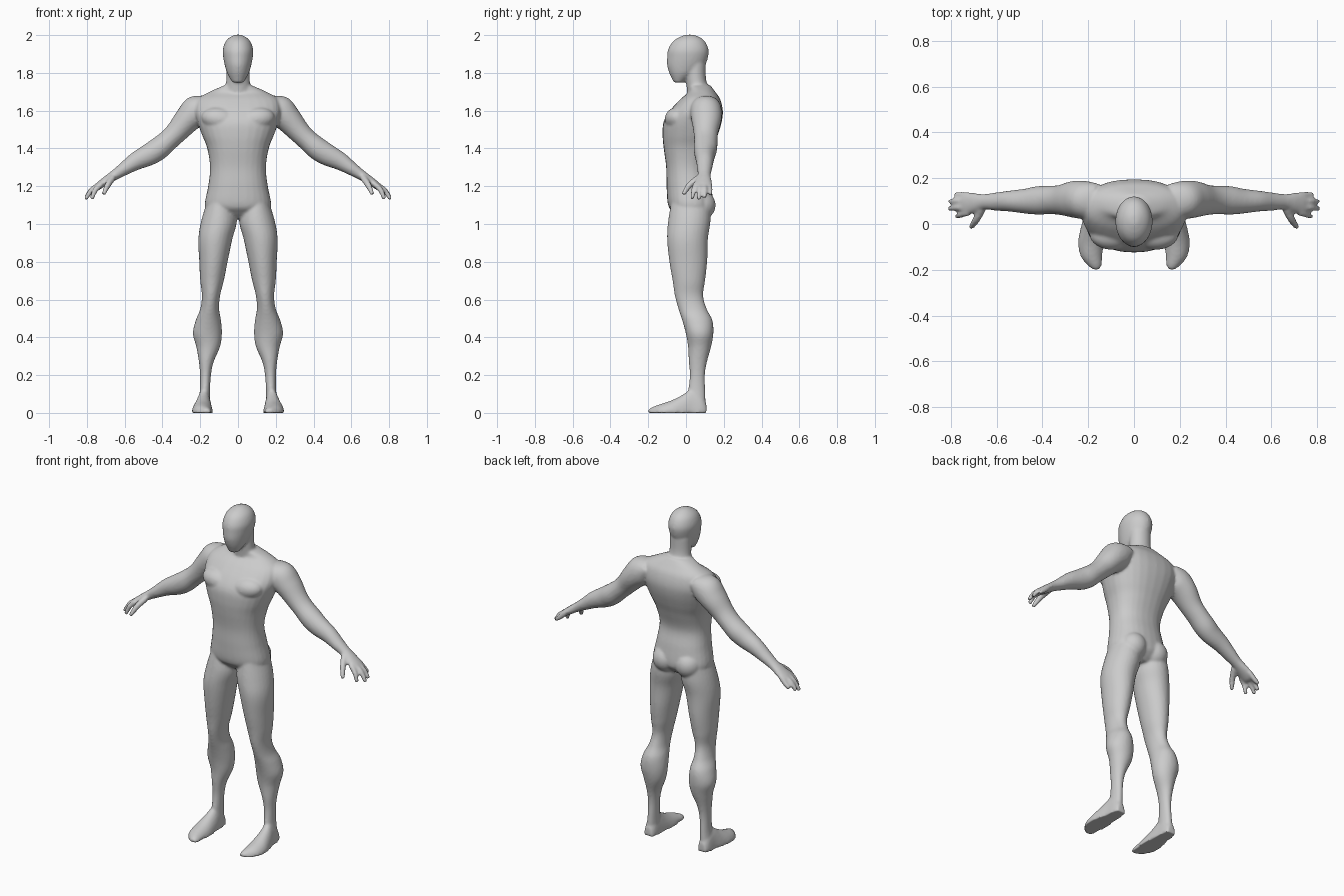
import bpy, bmesh, math
from mathutils import Vector, Matrix

SIDES, STEPS = 28, 5
bm = bmesh.new()


def spline(rows):
    """Catmull-Rom interpolation through the section rows."""
    out = []
    for i in range(len(rows) - 1):
        a, b = rows[max(i - 1, 0)], rows[i]
        c, d = rows[i + 1], rows[min(i + 2, len(rows) - 1)]
        for k in range(STEPS):
            t = k / STEPS
            out.append([0.5 * (2 * q + (r - p) * t + (2 * p - 5 * q + 4 * r - s) * t * t
                               + (3 * q - p - 3 * r + s) * t ** 3)
                        for p, q, r, s in zip(a, b, c, d)])
    return out + [list(rows[-1])]


def loft(rows, side=1, axis=None, u=(0, 1, 0), power=2.0, floor=False):
    """Rows are x, y, z, radius along u, radius across; axis None follows the path."""
    rows = spline(rows)
    pts = [Vector((side * r[0], r[1], r[2])) for r in rows]
    rings = []
    for i, r in enumerate(rows):
        d = Vector(axis) if axis else pts[min(i + 1, len(pts) - 1)] - pts[max(i - 1, 0)]
        d.normalize()
        uu = Vector(u)
        uu = (uu - d * uu.dot(d)).normalized()
        vv = uu.cross(d)
        ring = []
        for k in range(SIDES):
            a = 2 * math.pi * k / SIDES
            c, s = math.cos(a), math.sin(a)
            p = (pts[i] + uu * (math.copysign(abs(c) ** (2 / power), c) * r[3])
                 + vv * (math.copysign(abs(s) ** (2 / power), s) * r[4]))
            if floor:
                p.z = max(p.z, 0.0)
            ring.append(bm.verts.new(p))
        rings.append(ring)
    faces = [bm.faces.new((a[k], a[(k + 1) % SIDES], b[(k + 1) % SIDES], b[k]))
             for a, b in zip(rings, rings[1:]) for k in range(SIDES)]
    faces += [bm.faces.new(rings[0]), bm.faces.new(rings[-1])]
    bmesh.ops.recalc_face_normals(bm, faces=faces)


def ellipsoid(center, radii, rot=0.0):
    m = (Matrix.Translation(center) @ Matrix.Rotation(rot, 4, 'Y')
         @ Matrix.Diagonal((*radii, 1)))
    bmesh.ops.create_uvsphere(bm, u_segments=24, v_segments=16, radius=1, matrix=m)


UP = (0, 0, 1)

# Torso, from crotch to base of neck
loft([(0, .03, 1.03, .06, .09), (0, .03, 1.06, .095, .15), (0, .025, 1.10, .12, .176),
      (0, .015, 1.20, .118, .158), (0, .005, 1.30, .11, .148), (0, .012, 1.40, .13, .163),
      (0, .022, 1.47, .146, .19), (0, .035, 1.54, .154, .215), (0, .055, 1.60, .14, .23),
      (0, .075, 1.66, .106, .215), (0, .085, 1.70, .07, .15), (0, .07, 1.735, .058, .07)],
     axis=UP, power=2.3)

# Neck and head
loft([(0, .08, 1.66, .07, .085), (0, .062, 1.72, .058, .068), (0, .052, 1.77, .054, .062),
      (0, .05, 1.85, .055, .062)], axis=UP)
loft([(0, -.04, 1.748, .025, .028), (0, -.03, 1.77, .045, .042), (0, -.014, 1.80, .075, .058),
      (0, .0, 1.84, .1, .07), (0, .008, 1.88, .108, .078), (0, .012, 1.92, .108, .081),
      (0, .015, 1.96, .09, .069), (0, .018, 1.985, .062, .048), (0, .02, 2.002, .022, .018)],
     axis=UP)

for s in (1, -1):
    # Chest and buttock muscles
    ellipsoid((s * .095, -.045, 1.555), (.1, .068, .062), s * -.15)
    ellipsoid((s * .075, .075, 1.10), (.078, .082, .08))

    # Leg, hip to ankle
    loft([(.095, .025, 1.13, .1, .065), (.10, .018, 1.02, .112, .094),
          (.12, .008, .92, .108, .09), (.13, .012, .80, .1, .075),
          (.1375, .015, .70, .086, .0625), (.143, .016, .62, .075, .048),
          (.15, .035, .55, .075, .05), (.157, .06, .49, .08, .067),
          (.162, .072, .42, .073, .077), (.158, .072, .35, .061, .063),
          (.168, .063, .27, .048, .039), (.172, .06, .20, .04, .029),
          (.175, .057, .12, .045, .027), (.18, .055, .04, .05, .032)], s, axis=UP)

    # Foot, heel to toe, flat underneath
    loft([(.18, .108, 0, .025, .05), (.18, .08, 0, .036, .10), (.181, .03, 0, .040, .125),
          (.185, -.02, 0, .049, .095), (.189, -.08, 0, .056, .065),
          (.186, -.14, 0, .049, .045), (.172, -.18, 0, .032, .03),
          (.165, -.2, 0, .015, .018)], s, axis=(0, -1, 0), u=(1, 0, 0), floor=True)

    # Arm, shoulder to palm
    loft([(.16, .1, 1.635, .075, .05), (.215, .105, 1.602, .083, .082),
          (.265, .108, 1.555, .08, .072), (.32, .105, 1.492, .066, .06),
          (.365, .105, 1.447, .062, .056), (.42, .103, 1.40, .062, .06),
          (.47, .1, 1.368, .055, .058), (.54, .1, 1.333, .046, .048),
          (.60, .098, 1.294, .040, .036), (.655, .097, 1.258, .034, .027),
          (.70, .093, 1.228, .043, .023), (.74, .088, 1.20, .048, .019),
          (.755, .087, 1.188, .04, .013)], s)

    # Fingers: knuckle y, then tip position
    for y0, tip in ((.05, (.775, .032, 1.132)), (.076, (.808, .067, 1.13)),
                    (.102, (.806, .099, 1.14)), (.126, (.784, .129, 1.158))):
        mid = (.77, (y0 + tip[1]) / 2, 1.185)
        if y0 < .06 or y0 > .12:
            mid = (.755, mid[1], 1.18)
        loft([(.72, y0, 1.213, .013, .014), (*mid, .0135, .0145), (*tip, .01, .011)], s)
    # Thumb
    loft([(.665, .065, 1.243, .018, .018), (.69, .018, 1.205, .0165, .0165),
          (.712, -.014, 1.157, .011, .011)], s, u=(1, 0, 0))

# Fuse all parts into one smooth skin
mesh = bpy.data.meshes.new("body")
bm.to_mesh(mesh)
bm.free()
body = bpy.data.objects.new("body", mesh)
bpy.context.collection.objects.link(body)
skin = bpy.data.materials.new("plain grey")
skin.diffuse_color = (.6, .6, .6, 1)
mesh.materials.append(skin)

fuse = body.modifiers.new("fuse", 'REMESH')
fuse.mode = 'VOXEL'
fuse.voxel_size = .0075
fuse.use_smooth_shade = True
soften = body.modifiers.new("soften", 'SMOOTH')
soften.factor = .5
soften.iterations = 5
